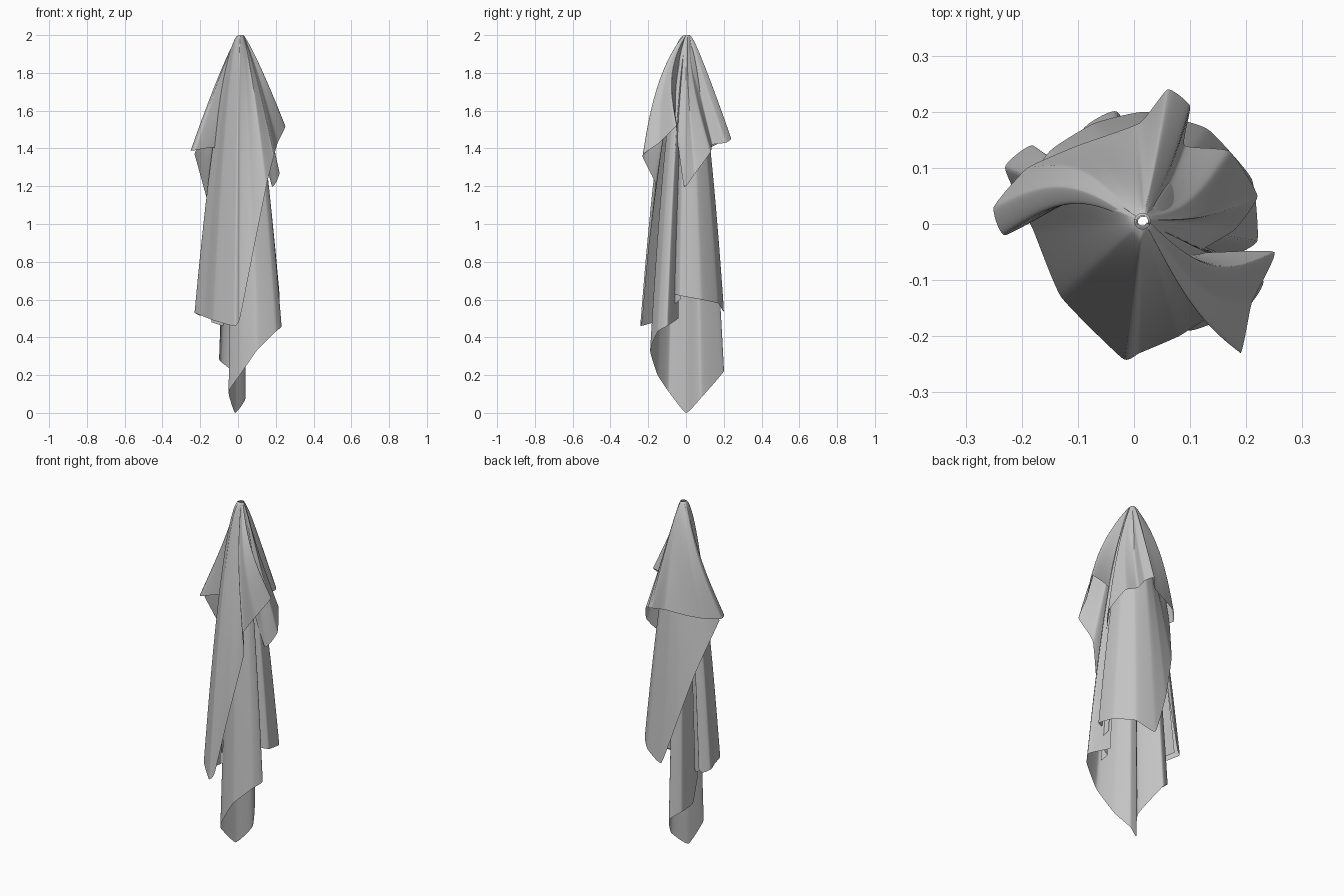
import bpy
from math import pi, sin
from mathutils import Vector

if "Cube" in bpy.data.objects:
    bpy.data.objects.remove(bpy.data.objects["Cube"], do_unlink=True)

cloth = bpy.data.materials.new("soft grey cloth")
cloth.use_nodes = True
grey = (0.55, 0.55, 0.55, 1)
cloth.diffuse_color = grey
cloth.node_tree.nodes["Principled BSDF"].inputs["Base Color"].default_value = grey

ROWS, STEPS = 44, 9


def spline(points, closed):
    """Hem line through a few control points, nearly straight between them."""
    pts = [Vector(p) for p in points]
    n = len(pts)
    pick = (lambda i: pts[i % n]) if closed else (lambda i: pts[min(max(i, 0), n - 1)])
    out = []
    for i in range(n if closed else n - 1):
        a, b, c, d = (pick(i + k) for k in (-1, 0, 1, 2))
        m, q = (c - a) * 0.22, (d - b) * 0.22
        for s in range(STEPS):
            t = s / STEPS
            h = t * t * (3 - 2 * t)
            out.append(b.lerp(c, h) + m * (t * (1 - t) ** 2) - q * (t * t * (1 - t)))
    if not closed:
        out.append(pts[-1])
    return out


def drape(name, hem, closed=False, apex_size=0.014, top=2.0):
    """Cloth sheet gathered at the top and falling to a hem line."""
    verts, faces = [], []
    line = spline(hem, closed)
    for p in line:
        z_end = max(p.z, 0)
        flat = Vector((p.x, p.y, 0))
        short = min(z_end / 1.4, 1)
        power = 0.43 + short * (0.25 + 0.18 * abs(p.x) / max(flat.length, 0.001))
        # Short side flaps swirl slightly around the hanging point
        swirl = 0.2 * p.x * min(max((z_end - 1.2) / 0.2, 0), 1)
        start = Vector((0.015, 0.005, 0)) + flat.normalized() * apex_size
        for r in range(ROWS + 1):
            t = (r / ROWS) ** 1.5
            f = t ** power
            pos = start.lerp(flat, f)
            pos.y -= swirl * sin(pi * f)
            pos.z = top + (z_end - top) * t
            verts.append(pos)
    cols, w = len(line), ROWS + 1
    for c in range(cols if closed else cols - 1):
        d = (c + 1) % cols
        for r in range(ROWS):
            faces.append((c * w + r, c * w + r + 1, d * w + r + 1, d * w + r))
    mesh = bpy.data.meshes.new(name)
    mesh.from_pydata(verts, [], faces)
    mesh.materials.append(cloth)
    mesh.polygons.foreach_set("use_smooth", [True] * len(mesh.polygons))
    obj = bpy.data.objects.new(name, mesh)
    bpy.context.collection.objects.link(obj)


# Outer layer: long front panel, then the short folded flaps around the back
drape("outer_drape", [
    (-0.14, 0.05, 1.2), (-0.18, 0.14, 0.54), (-0.23, 0.1, 0.53),
    (-0.18, -0.01, 0.51), (-0.13, -0.13, 0.49), (-0.02, -0.24, 0.46),
    (0.01, -0.23, 0.5), (0.08, -0.2, 0.85),
    (0.15, -0.16, 1.2), (0.19, -0.23, 1.36), (0.21, -0.14, 1.43),
    (0.25, -0.05, 1.52), (0.12, -0.05, 1.48), (0.18, -0.01, 1.2),
    (0.22, 0.05, 1.27), (0.17, 0.13, 1.38), (0.09, 0.14, 1.42),
    (0.1, 0.21, 1.43), (0.06, 0.24, 1.45), (0.01, 0.18, 1.43),
    (-0.1, 0.14, 1.41), (-0.19, 0.1, 1.4), (-0.25, 0.03, 1.39),
    (-0.23, -0.02, 1.39), (-0.12, 0.04, 1.4),
], closed=True)

# Middle layer: back panel with a slanted edge rising to the right flap
drape("back_panel", [
    (0.17, -0.06, 0.63), (0.22, -0.03, 0.62), (0.21, 0.08, 0.6),
    (0.13, 0.17, 0.58), (0.02, 0.2, 0.54), (-0.07, 0.18, 0.8),
    (-0.15, 0.13, 1.08), (-0.23, 0.02, 1.37),
], apex_size=0.01, top=1.97)

# Inner layer: lowest corner, rolled round to the front
drape("inner_panel", [
    (0.13, -0.04, 0.5), (0.23, -0.1, 0.46), (0.2, -0.15, 0.43),
    (0.1, -0.19, 0.33), (0.01, -0.15, 0.2), (-0.05, -0.09, 0.11),
    (-0.015, 0.0, 0.0), (0.04, 0.08, 0.08), (-0.03, 0.2, 0.22),
    (-0.09, 0.17, 0.27), (-0.1, 0.08, 0.29), (-0.09, 0.02, 0.42),
], apex_size=0.008, top=1.95)

# Narrow pleats hanging between the layers on each side
drape("left_pleats", [
    (0.11, -0.14, 0.48), (0.1, -0.1, 0.5), (0.17, -0.09, 0.55),
    (0.15, -0.03, 0.6),
], apex_size=0.01, top=1.94)
drape("right_pleats", [
    (-0.18, 0.12, 0.52), (-0.12, 0.09, 0.48), (-0.14, 0.0, 0.48),
    (-0.08, -0.04, 0.46), (-0.08, -0.12, 0.47),
], apex_size=0.01, top=1.94)
